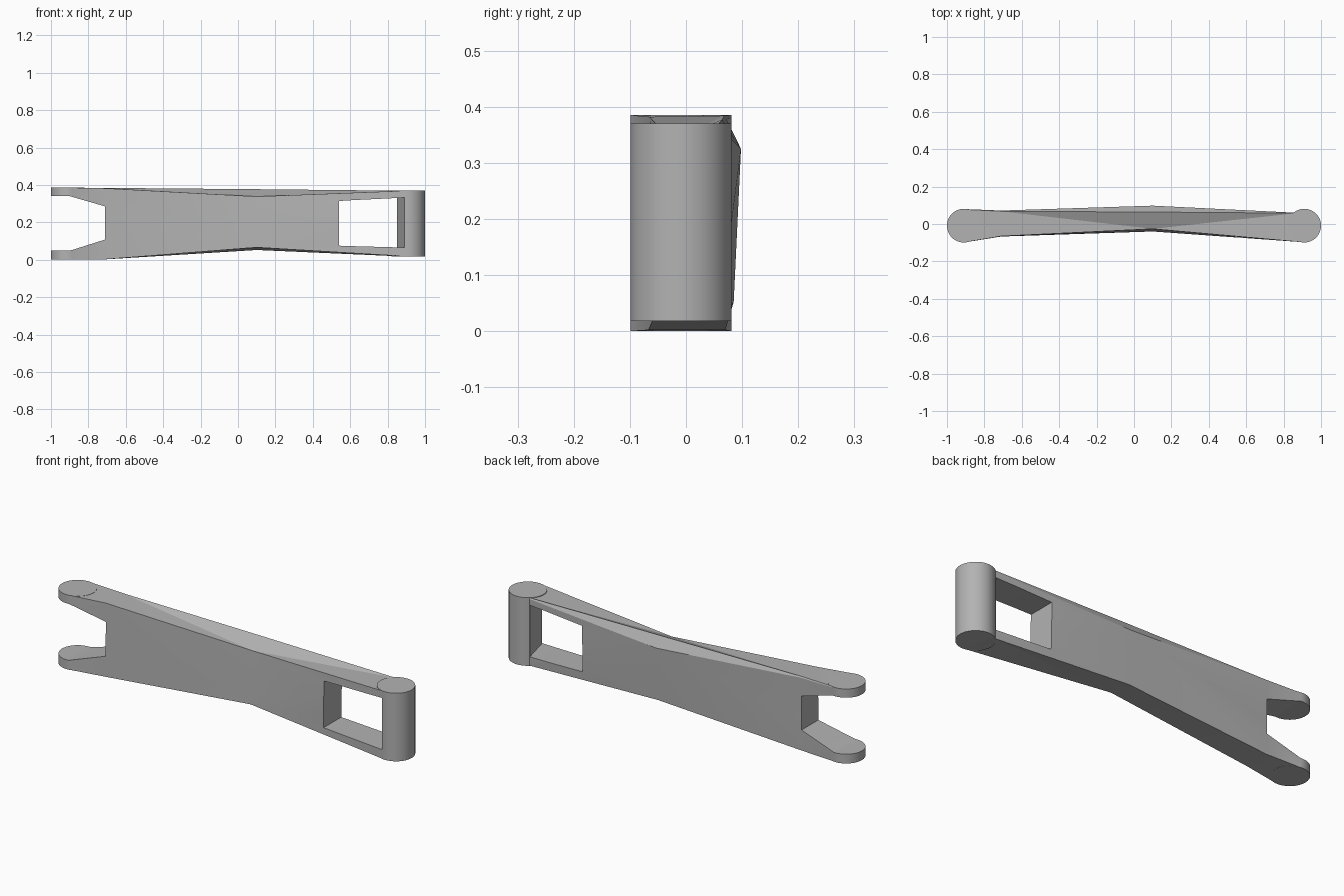
import bpy, bmesh
from math import radians

if "Cube" in bpy.data.objects:
    bpy.data.objects.remove(bpy.data.objects["Cube"], do_unlink=True)

grey = bpy.data.materials.new("plain grey")
grey.use_nodes = True
grey.diffuse_color = (0.45, 0.45, 0.45, 1)
grey.node_tree.nodes["Principled BSDF"].inputs["Base Color"].default_value = (0.45, 0.45, 0.45, 1)


def loft(name, rings):
    """Skin a row of equal rings into a closed solid."""
    bm = bmesh.new()
    rows = [[bm.verts.new(p) for p in ring] for ring in rings]
    n = len(rows[0])
    for a, b in zip(rows, rows[1:]):
        for i in range(n):
            j = (i + 1) % n
            quad = [a[i], a[j], b[j], b[i]]
            bm.faces.new(quad)
    bm.faces.new(rows[0])
    bm.faces.new(rows[-1])
    bmesh.ops.triangulate(bm, faces=[f for f in bm.faces if len(f.verts) == 4])
    bmesh.ops.recalc_face_normals(bm, faces=bm.faces)
    mesh = bpy.data.meshes.new(name)
    bm.to_mesh(mesh)
    bm.free()
    mesh.materials.append(grey)
    ob = bpy.data.objects.new(name, mesh)
    bpy.context.collection.objects.link(ob)
    return ob


def boss(name, x, z0, z1):
    """Upright round end."""
    bpy.ops.mesh.primitive_cylinder_add(vertices=64, radius=0.09, depth=z1 - z0,
                                        location=(x, -0.009, (z0 + z1) / 2))
    ob = bpy.context.object
    ob.name = name
    ob.data.materials.append(grey)
    return ob


def combine(target, other, operation):
    mod = target.modifiers.new(operation, 'BOOLEAN')
    mod.operation = operation
    mod.solver = 'EXACT'
    mod.object = other
    bpy.context.view_layer.objects.active = target
    bpy.ops.object.modifier_apply(modifier=mod.name)
    bpy.data.objects.remove(other, do_unlink=True)


def section(xf, xb, front_low, back_low, back_top, ridge, front_top):
    """Five-sided cross-section from (y, z) corners, skewed from front to back."""
    return [(xf, *front_low), (xb, *back_low), (xb, *back_top), (xb, *ridge), (xf, *front_top)]


# Waisted arm body with a straight ridge along the top
arm = loft("link_arm", [
    section(-0.91, -0.91, (-0.099, 0), (0.08, 0), (0.08, 0.38), (0.078, 0.385), (-0.099, 0.385)),
    section(-0.71, -0.71, (-0.067, 0.002), (0.07, 0.002), (0.072, 0.378), (0.068, 0.384), (-0.065, 0.382)),
    section(0.10, 0.10, (-0.040, 0.066), (0.085, 0.052), (0.098, 0.325), (0.064, 0.377), (-0.026, 0.338)),
    section(0.90, 0.87, (-0.097, 0.018), (0.059, 0.018), (0.060, 0.364), (0.058, 0.369), (-0.097, 0.369)),
])

# Round ends
combine(arm, boss("fork_end", -0.91, 0, 0.385), 'UNION')
combine(arm, boss("pivot_end", 0.91, 0.018, 0.37), 'UNION')

# Fork opening between the two prongs
fork = [(-1.1, 0.048), (-0.90, 0.048), (-0.71, 0.108), (-0.71, 0.285), (-0.90, 0.34), (-1.1, 0.34)]
combine(arm, loft("fork_cutter", [[(x, y, z) for x, z in fork] for y in (-0.2, 0.2)]), 'DIFFERENCE')

# Rectangular window with a slanted wall against the pivot


def window(y, xr):
    return [(0.54, y, 0.075), (xr, y, 0.065), (xr, y, 0.332), (0.54, y, 0.314)]


combine(arm, loft("window_cutter", [window(-0.15, 0.903), window(0.15, 0.828)]), 'DIFFERENCE')

# Smooth round ends, crisp edges
bpy.ops.object.select_all(action='DESELECT')
arm.select_set(True)
bpy.context.view_layer.objects.active = arm
bpy.ops.object.shade_smooth_by_angle(angle=radians(20))
